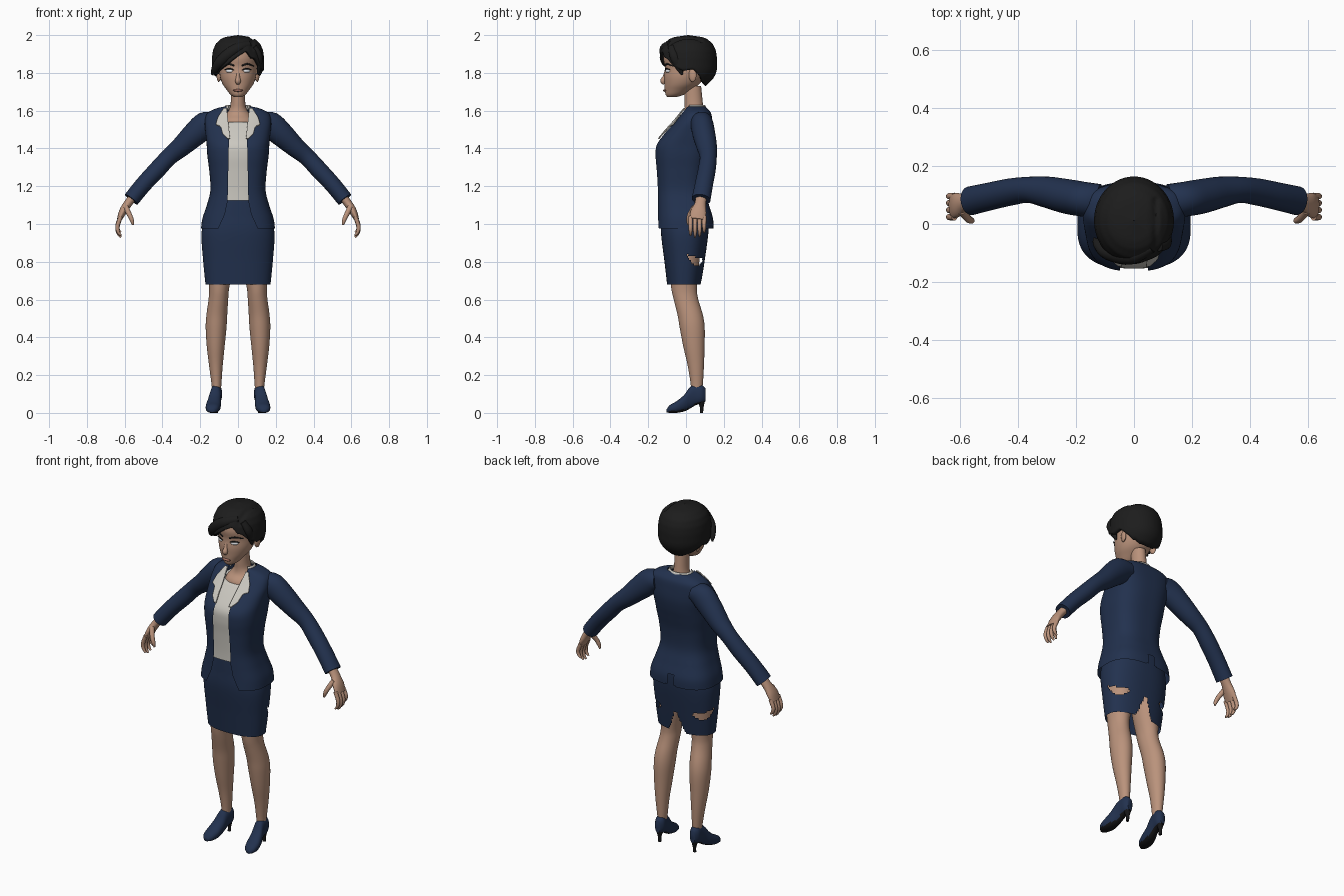
import bpy, bmesh, math
from mathutils import Vector, Matrix

if "Cube" in bpy.data.objects:
    bpy.data.objects.remove(bpy.data.objects["Cube"])


def material(name, r, g, b):
    m = bpy.data.materials.new(name)
    m.use_nodes = True
    m.diffuse_color = (r, g, b, 1)
    bsdf = m.node_tree.nodes["Principled BSDF"]
    bsdf.inputs["Base Color"].default_value = (r, g, b, 1)
    bsdf.inputs["Roughness"].default_value = 0.8
    return m


NAVY = material("navy cloth", .016, .031, .077)
CREAM = material("cream cloth", .6, .58, .53)
SKIN = material("skin", .49, .29, .2)
HAIR = material("black hair", .012, .012, .012)
SOLE = material("black sole", .008, .008, .009)
WHITE = material("eye white", .8, .82, .85)
LIPS = material("lips", .36, .16, .12)


def finish(name, bm, mat, mirror=False, thick=0):
    me = bpy.data.meshes.new(name)
    bm.to_mesh(me)
    bm.free()
    me.materials.append(mat)
    me.shade_smooth()
    me.set_sharp_from_angle(angle=math.radians(55))
    ob = bpy.data.objects.new(name, me)
    bpy.context.scene.collection.objects.link(ob)
    if thick:
        mod = ob.modifiers.new("thickness", "SOLIDIFY")
        mod.thickness, mod.offset = thick, -1
    if mirror:
        ob.modifiers.new("mirror", "MIRROR")
    return ob


def surface(name, f, nu, nv, mat, closed=False, cap=False, cut=None, **kw):
    """Grid of quads through f(u, v), v running upwards."""
    bm = bmesh.new()
    cols = nu if closed else nu + 1
    g = [[bm.verts.new(f(i / nu, j / nv)) for i in range(cols)] for j in range(nv + 1)]
    for j in range(nv):
        for i in range(nu):
            k = (i + 1) % cols
            bm.faces.new((g[j][i], g[j][k], g[j + 1][k], g[j + 1][i]))
    if cap:
        bm.faces.new(g[0][::-1])
        bm.faces.new(g[-1])
        bmesh.ops.recalc_face_normals(bm, faces=bm.faces)
    if cut:
        gone = [q for q in bm.faces if cut(q.calc_center_median())]
        bmesh.ops.delete(bm, geom=gone, context="FACES")
    return finish(name, bm, mat, **kw)


def smooth(rows, steps):
    """Spline through rows of numbers."""
    out, last = [], len(rows) - 1
    for i in range(last):
        four = (rows[max(i - 1, 0)], rows[i], rows[i + 1], rows[min(i + 2, last)])
        for s in range(steps):
            t = s / steps
            out.append(tuple(.5 * (2 * b + (c - a) * t + (2 * a - 5 * b + 4 * c - d) * t * t
                                   + (3 * b - a - 3 * c + d) * t ** 3) for a, b, c, d in zip(*four)))
    return out + [tuple(rows[-1])]


def interp(x, table):
    for (a, p), (b, q) in zip(table, table[1:]):
        if x <= b:
            return p + (q - p) * max(0, x - a) / (b - a)
    return table[-1][1]


def power(v, p):
    return math.copysign(abs(v) ** p, v)


def sweep(name, rows, mat, n=24, steps=4, plane=None, p=1, cap=True, **kw):
    """Oval rings (x, y, z, half width, half depth) along a path."""
    rings = smooth(rows, steps)
    last = len(rings) - 1
    X, Y, Z = Vector((1, 0, 0)), Vector((0, 1, 0)), Vector((0, 0, 1))

    def f(u, v):
        k = round(v * last)
        c = rings[k]
        a, b = X, Y
        if plane == "xz":
            b = Z
        elif plane is None:
            t = Vector(rings[min(k + 1, last)][:3]) - Vector(rings[max(k - 1, 0)][:3])
            a = t.cross(Y).normalized()
            b = a.cross(t).normalized()
        w = u * math.tau
        return Vector(c[:3]) + a * c[3] * power(math.sin(w), p) - b * c[4] * power(math.cos(w), p)
    return surface(name, f, n, last, mat, closed=True, cap=cap, **kw)


def ball(name, loc, size, mat, turn=0, **kw):
    bm = bmesh.new()
    mtx = Matrix.Translation(loc) @ Matrix.Rotation(math.radians(turn), 4, "Z") @ Matrix.Diagonal((*size, 1))
    bmesh.ops.create_uvsphere(bm, u_segments=20, v_segments=12, radius=1, matrix=mtx)
    return finish(name, bm, mat, **kw)


# Head, from front and back depth at each height
face = [(1.672, .02, -.098, -.05), (1.685, .04, -.108, -.01), (1.71, .06, -.112, .03),
        (1.74, .081, -.114, .07), (1.78, .095, -.116, .1), (1.83, .1, -.112, .12),
        (1.88, .105, -.12, .13), (1.93, .095, -.105, .12), (1.96, .06, -.06, .08)]
sweep("head", [(0, (f + b) / 2, z, w, (b - f) / 2) for z, w, f, b in face], SKIN, 40, plane="xy")
sweep("neck_and_chest", [(0, .02, 1.45, .1, .06), (0, .03, 1.54, .09, .075), (0, .04, 1.58, .065, .055),
      (0, .043, 1.61, .045, .05), (0, .04, 1.65, .038, .048), (0, .035, 1.73, .036, .045)], SKIN, plane="xy")
sweep("nose", [(0, -.103, 1.815, .008, .008), (0, -.113, 1.78, .01, .01),
               (0, -.121, 1.757, .015, .015), (0, -.112, 1.743, .009, .009)], SKIN, 16)
ball("mouth", (0, -.111, 1.707), (.027, .01, .007), LIPS)
ball("ears", (.102, .035, 1.788), (.011, .021, .036), SKIN, -15, mirror=True)
ball("eyes", (.045, -.095, 1.81), (.022, .011, .01), WHITE, 30, mirror=True)
sweep("eyelashes", [(.022, -.108, 1.815, .002, .003), (.045, -.106, 1.823, .004, .004),
                    (.07, -.086, 1.817, .002, .003)], HAIR, 8, mirror=True)
sweep("eyebrows", [(.02, -.111, 1.838, .004, .004), (.05, -.1, 1.847, .005, .004),
                   (.083, -.068, 1.836, .002, .003)], HAIR, 8, mirror=True)

# Short hair with a slanting hairline and a side parting
hairline = [(-180, 1.73), (-150, 1.735), (-125, 1.76), (-100, 1.8), (-80, 1.785), (-65, 1.79),
            (-45, 1.82), (-25, 1.845), (0, 1.89), (20, 1.915), (45, 1.87), (60, 1.835),
            (80, 1.81), (100, 1.82), (125, 1.76), (150, 1.735), (180, 1.73)]
fullness = [(1.73, .6), (1.76, .82), (1.79, .95), (1.82, 1), (1.88, 1), (1.92, .96),
            (1.955, .85), (1.98, .65), (1.99, .48), (2, .01)]


def hair_point(u, v):
    deg = u * 360 - 180
    a, t = math.radians(deg), 1 - v
    z = 2 - (2 - interp(deg, hairline)) * t * t
    r = interp(z, fullness)
    x, y = .138 * r * math.sin(a), .012 - .152 * r * math.cos(a)
    if y < .09:
        z -= .01 * math.exp(-((x - .075) / .01) ** 2)
    return Vector((x, y, z))


surface("hair", hair_point, 96, 28, HAIR, closed=True, thick=.02)
sweep("fringe_lock", [(.06, -.08, 1.95, .02, .02), (-.01, -.112, 1.925, .03, .028),
      (-.085, -.1, 1.868, .03, .026), (-.122, -.07, 1.82, .02, .018), (-.138, -.05, 1.79, .004, .004)], HAIR, 16)
sweep("side_lock", [(.085, -.075, 1.94, .015, .02), (.112, -.062, 1.89, .018, .025),
                    (.112, -.035, 1.83, .012, .02), (.106, -.02, 1.79, .004, .005)], HAIR, 16)

# Jacket: open shell of rounded sections (depth centre, height, half width, half depth)
P = .74
torso = smooth([(-.005, .975, .196, .15), (-.005, 1.03, .188, .148), (-.015, 1.1, .165, .137),
                (-.025, 1.18, .146, .127), (-.025, 1.28, .152, .132), (-.02, 1.36, .162, .143),
                (-.01, 1.42, .166, .146), (.015, 1.48, .172, .128), (.04, 1.54, .176, .1),
                (.055, 1.585, .163, .078), (.055, 1.61, .12, .06), (.05, 1.622, .072, .05)], 6)
opening = [(.975, .105), (1.05, .07), (1.12, .055), (1.45, .048), (1.61, .06)]


def section(row, a, inset=0):
    cy, z, w, d = row
    return Vector(((w - inset) * power(math.sin(a), P), cy - (d - inset) * power(math.cos(a), P), z))


def jacket_point(u, v):
    row = torso[round(v * (len(torso) - 1))]
    start = math.asin((interp(row[1], opening) / row[2]) ** (1 / P))
    return section(row, start + u * (math.tau - 2 * start))


surface("jacket", jacket_point, 120, len(torso) - 1, NAVY,
        cut=lambda c: c.y > 0 and abs(c.x) < .3 * (1.07 - c.z))

# Shirt follows the jacket just inside it
inner = [r for r in torso if 1.12 < r[1] < 1.542]
surface("shirt", lambda u, v: section(inner[round(v * (len(inner) - 1))], u * math.tau, .009),
        72, len(inner) - 1, CREAM, closed=True, cap=True)

# Lapels lie on the jacket front, collar runs round the neck
lapel_out = [(1.45, .055), (1.475, .082), (1.515, .092), (1.523, .118), (1.56, .108), (1.612, .075)]


def lapel_point(u, v):
    z = 1.45 + .16 * v
    x0 = .042 + .018 * v
    x = x0 + (interp(z, lapel_out) - x0) * u
    cy, w, d = (interp(z, [(r[1], r[k]) for r in torso]) for k in (0, 2, 3))
    return Vector((x, cy - d * (1 - min(1, x / w) ** (2 / P)) ** (P / 2) - .012, z + .004))


def collar_point(u, v):
    a = math.radians(50 + 260 * u)
    r = 1.12 - .2 * v
    return Vector((.07 * r * math.sin(a), .05 - .055 * r * math.cos(a), 1.605 + .025 * v))


surface("lapels", lapel_point, 10, 24, CREAM, mirror=True, thick=.006)
surface("collar", collar_point, 40, 4, CREAM, thick=.006)

# Sleeves and hands
sweep("sleeves", [(.12, .08, 1.54, .05, .058), (.17, .085, 1.525, .07, .06), (.23, .095, 1.475, .065, .06),
      (.3, .11, 1.41, .054, .054), (.365, .118, 1.355, .046, .045), (.43, .11, 1.285, .046, .047),
      (.5, .095, 1.21, .044, .048), (.565, .08, 1.13, .043, .05)], NAVY, 28, mirror=True)
sweep("palms", [(.55, .082, 1.15, .022, .03), (.585, .075, 1.105, .022, .03),
      (.61, .066, 1.065, .02, .042), (.628, .06, 1.025, .013, .042)], SKIN, mirror=True)
for i, name in enumerate(("index", "middle", "ring", "little")):
    y, drop = .024 + .024 * i, (.09, .1, .095, .075)[i]
    sweep(name + "_fingers", [(.62, y, 1.04, .011, .012), (.638, y, 1.03 - drop * .45, .011, .011),
          (.634, y, 1.03 - drop * .8, .009, .009), (.62, y, 1.03 - drop, .005, .005)], SKIN, 12, mirror=True)
sweep("thumbs", [(.595, .045, 1.09, .015, .015), (.575, .02, 1.05, .013, .013),
                 (.562, .012, 1.02, .011, .011), (.555, .012, .995, .005, .005)], SKIN, 12, mirror=True)


# Skirt with a torn slit at the back and a tear on each side
def torn(c):
    slit = c.y > 0 and abs(c.x) < .4 * (.815 - c.z)
    dy = (c.y - .05) / .042
    top = .825 - .012 * dy
    hole = abs(dy) < 1 and abs(c.x) > .05 and top - .045 * (1 - dy * dy) < c.z < top
    return slit or hole


sweep("skirt", [(0, -.01, .68, .172, .09), (0, -.008, .8, .184, .106), (0, -.007, .95, .193, .125),
      (0, -.005, 1.05, .17, .125), (0, -.012, 1.14, .13, .115)], NAVY, 144, 14, plane="xy", p=.85,
      cap=False, cut=torn)

# Legs
sweep("legs", [(.115, .055, .1, .022, .028), (.114, .057, .15, .026, .032), (.117, .052, .25, .036, .043),
      (.118, .042, .35, .047, .056), (.116, .033, .45, .055, .066), (.112, .022, .52, .055, .067),
      (.104, 0, .6, .052, .065), (.1, -.01, .66, .053, .068), (.092, -.012, .78, .07, .08),
      (.086, -.01, .95, .08, .1)], SKIN, 32, plane="xy", mirror=True)

# Heeled shoes: sections from toe to heel as (x, y, half width, bottom, top)
last_shape = [(.138, -.102, .012, .002, .02), (.136, -.085, .031, 0, .042), (.132, -.05, .039, 0, .062),
              (.126, -.01, .036, .008, .095), (.12, .02, .031, .022, .135), (.116, .05, .029, .04, .152),
              (.114, .082, .029, .05, .15), (.114, .103, .016, .06, .13)]
shoes = sweep("shoes", [(x, y, (lo + hi) / 2, w, (hi - lo) / 2) for x, y, w, lo, hi in last_shape],
              NAVY, 28, plane="xz", p=.85, mirror=True)
shoes.data.materials.append(SOLE)
for poly in shoes.data.polygons:
    poly.material_index = int(poly.normal.z < -.6)
sweep("shoe_heels", [(.114, .082, 0, .009, .009), (.114, .083, .03, .01, .01),
      (.114, .08, .07, .022, .022)], SOLE, 16, plane="xy", mirror=True)
